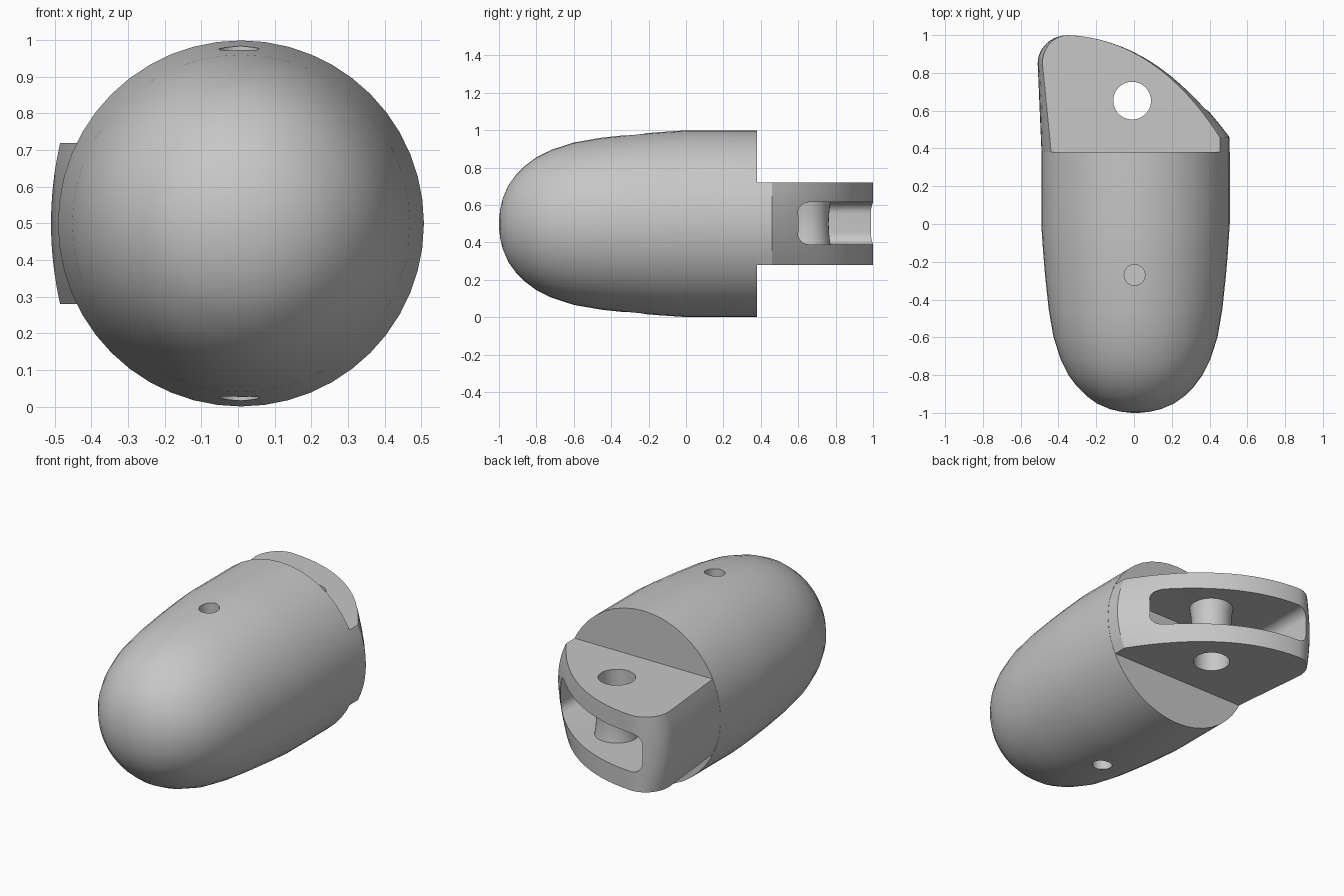
import bpy, bmesh, math

if "Cube" in bpy.data.objects:
    bpy.data.objects.remove(bpy.data.objects["Cube"])

grey = bpy.data.materials.new("plain grey")
grey.diffuse_color = (0.57, 0.57, 0.57, 1)
grey.use_nodes = True
grey.node_tree.nodes["Principled BSDF"].inputs["Base Color"].default_value = grey.diffuse_color

R, CX, CZ = 0.499, 0.008, 0.5
TAU = 2 * math.pi


def loft(name, rings):
    """Closed solid through a list of equal-length rings."""
    bm = bmesh.new()
    vs = [[bm.verts.new(p) for p in ring] for ring in rings]
    n = len(rings[0])
    for a, b in zip(vs, vs[1:]):
        for i in range(n):
            j = (i + 1) % n
            bm.faces.new((a[i], a[j], b[j], b[i]))
    bm.faces.new(vs[0])
    bm.faces.new(vs[-1])
    bmesh.ops.recalc_face_normals(bm, faces=bm.faces)
    me = bpy.data.meshes.new(name)
    bm.to_mesh(me)
    bm.free()
    me.materials.append(grey)
    ob = bpy.data.objects.new(name, me)
    bpy.context.collection.objects.link(ob)
    return ob


def column(name, x, y, levels, n=40):
    """Vertical turned shape from (z, radius) pairs."""
    return loft(name, [[(x + r * math.cos(TAU * i / n), y + r * math.sin(TAU * i / n), z)
                        for i in range(n)] for z, r in levels])


def combine(target, tool, op):
    bpy.context.view_layer.objects.active = target
    m = target.modifiers.new(op.lower(), 'BOOLEAN')
    m.operation, m.solver, m.object = op, 'EXACT', tool
    bpy.ops.object.modifier_apply(modifier=m.name)
    bpy.data.objects.remove(tool)


# bullet-shaped body: full blunt nose, slight taper, then a cylinder
def body_ring(y, r, n=48):
    return [(CX + r * math.cos(TAU * i / n), y, CZ + r * math.sin(TAU * i / n)) for i in range(n)]


nose = [(-1, 0.02), (-0.994, 0.075), (-0.98, 0.135), (-0.95, 0.205), (-0.91, 0.26), (-0.86, 0.31),
        (-0.8, 0.355), (-0.72, 0.395), (-0.6, 0.434), (-0.45, 0.46), (-0.27, 0.479), (-0.15, 0.489),
        (0, R), (0.38, R)]
body = loft("fingertip_body", [body_ring(y, r) for y, r in nose])


# hinge tongue: outline in plan, its sides bulging with height
def tongue_ring(z):
    u = (z - CZ) / 0.22
    h = math.sqrt((R - 0.0015) ** 2 - (z - CZ) ** 2)
    xr, xl, xf = CX + h, CX - h, -0.51 + 0.025 * u * u
    pts = [(xr - 0.04, 0.28), (xr, 0.379)]
    for i in range(17):
        t = i / 16
        a, b, c = (1 - t) ** 2, 2 * t * (1 - t), t * t
        pts.append((a * xr + b * 0.12 - c * 0.35, a * 0.46 + b * 0.98 + c))
    for i in range(1, 11):
        t = math.pi / 2 * i / 10
        pts.append((-0.35 + (xf + 0.35) * math.sin(t), 0.85 + 0.15 * math.cos(t)))
    pts += [(xl, 0.379), (xl + 0.04, 0.28)]
    return [(x, y, z) for x, y in pts]


tongue = loft("hinge_tongue", [tongue_ring(0.28 + 0.44 * i / 10) for i in range(11)])

# rounded slot cut into the curved end of the tongue
corners = [(0.33, 0.555, 0), (-0.35, 0.555, 90), (-0.35, 0.45, 180), (0.33, 0.45, 270)]
profile = [(x + 0.06 * math.cos(math.radians(a + k * 15)), z + 0.06 * math.sin(math.radians(a + k * 15)))
           for x, z, a in corners for k in range(7)]
combine(tongue, loft("slot_cutter", [[(x, y, z) for x, z in profile] for y in (0.42, 1.2)]), 'DIFFERENCE')

# waisted post inside the slot, drilled by the pin hole
levels = [(0.365 + 0.27 * i / 12, 0.11 + 0.014 * ((i - 6) / 6) ** 2) for i in range(13)]
combine(tongue, column("slot_post", -0.01, 0.653, levels), 'UNION')
combine(body, tongue, 'UNION')
combine(body, column("pin_hole_cutter", -0.01, 0.653, [(0.1, 0.1), (0.9, 0.1)]), 'DIFFERENCE')

# small blind holes in the top and bottom of the nose
for z0, z1 in ((0.82, 1.2), (-0.2, 0.18)):
    combine(body, column("small_hole_cutter", 0.003, -0.27, [(z0, 0.055), (z1, 0.055)], 32), 'DIFFERENCE')

bpy.ops.object.select_all(action='DESELECT')
body.select_set(True)
bpy.context.view_layer.objects.active = body
bpy.ops.object.shade_smooth_by_angle(angle=math.radians(30))
